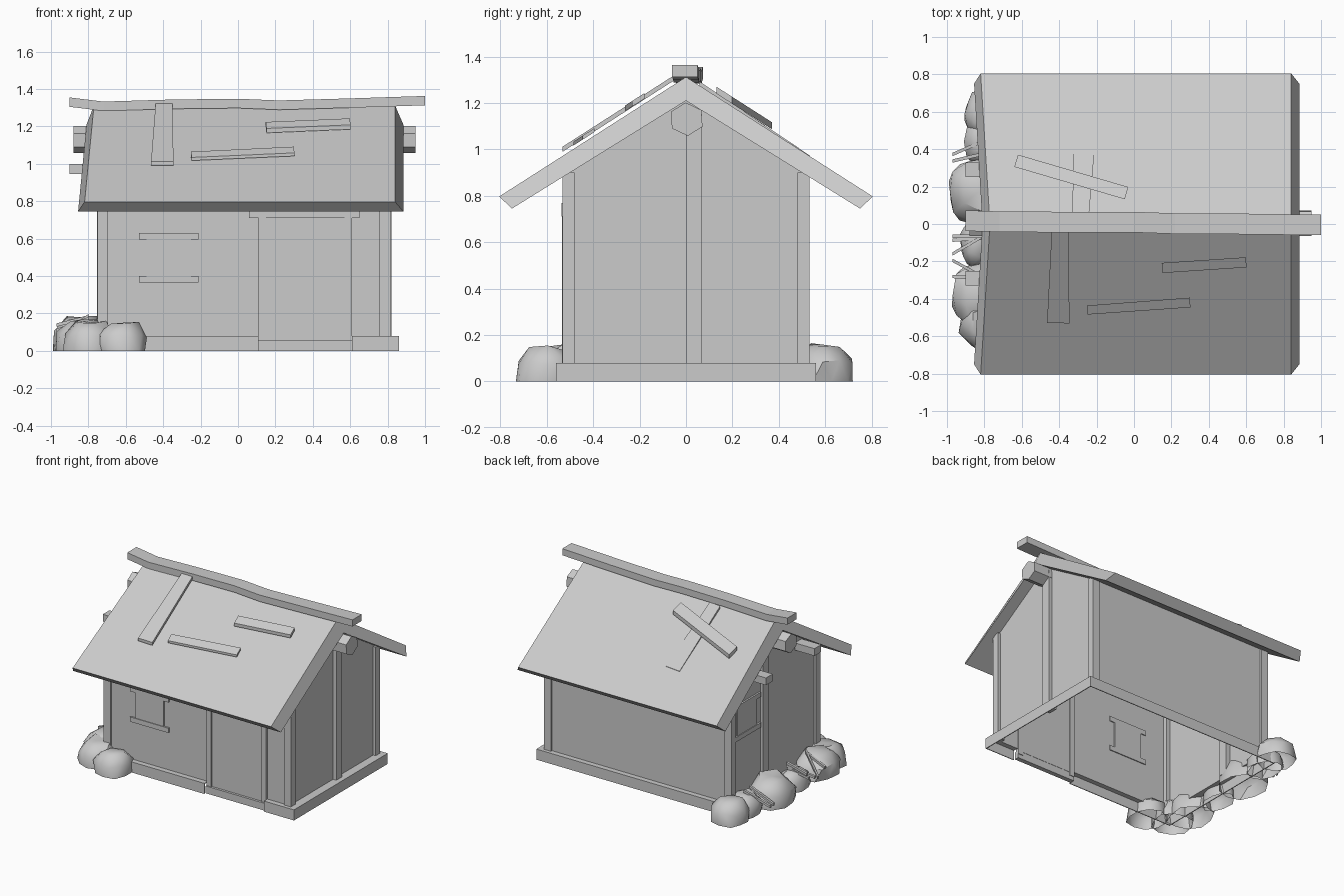
import bpy, bmesh, math, random
from mathutils import Vector, Matrix, noise

cube = bpy.data.objects.get("Cube")
if cube:
    bpy.data.objects.remove(cube)

GREY = (0.6, 0.6, 0.6, 1)
mat = bpy.data.materials.new("plain_grey")
mat.use_nodes = True
mat.diffuse_color = GREY
mat.node_tree.nodes["Principled BSDF"].inputs["Base Color"].default_value = GREY


def finish(name, bm):
    bmesh.ops.recalc_face_normals(bm, faces=bm.faces)
    mesh = bpy.data.meshes.new(name)
    bm.to_mesh(mesh)
    bm.free()
    mesh.materials.append(mat)
    ob = bpy.data.objects.new(name, mesh)
    bpy.context.collection.objects.link(ob)
    return ob


def box(name, x0, x1, y0, y1, z0, z1):
    bm = bmesh.new()
    bmesh.ops.create_cube(bm, size=1)
    for v in bm.verts:
        v.co = Vector(((x0, x1)[v.co.x > 0], (y0, y1)[v.co.y > 0], (z0, z1)[v.co.z > 0]))
    return finish(name, bm)


def loft(name, rings):
    """Skin a closed solid through rings of matching points."""
    bm = bmesh.new()
    vs = [[bm.verts.new(p) for p in ring] for ring in rings]
    n = len(rings[0])
    for a, b in zip(vs, vs[1:]):
        for i in range(n):
            j = (i + 1) % n
            bm.faces.new((a[i], a[j], b[j], b[i]))
    bm.faces.new(vs[0])
    bm.faces.new(vs[-1])
    return finish(name, bm)


# Roof shell: a bent slab with bevelled gable ends
EAVE, EAVE_Z, RIDGE_Z = 0.805, 0.797, 1.312


def roof_z(y):
    return RIDGE_Z - abs(y) * (RIDGE_Z - EAVE_Z) / EAVE


def under_z(y):
    return 1.21 - abs(y) * 0.62


section = [(-EAVE, EAVE_Z), (0, RIDGE_Z), (EAVE, EAVE_Z),
           (0.75, 0.745), (0, 1.21), (-0.75, 0.745)]
left_x = [-0.82, -0.77, -0.82, -0.855, -0.81, -0.855]
right_x = [0.84] * 3 + [0.884] * 3
loft("roof", [[(x, y, z) for x, (y, z) in zip(xs, section)] for xs in (left_x, right_x)])

# Ridge board with a gentle wave: x, centre y, top z
ridge = [(-0.9, 0.018, 1.355), (-0.72, 0.012, 1.333), (-0.35, 0.01, 1.344), (0, 0.01, 1.348),
         (0.22, 0.002, 1.339), (0.6, 0, 1.35), (1.0, -0.005, 1.363)]
loft("ridge_board", [[(x, y + s * 0.055, z - d) for s, d in ((-1, 0), (1, 0), (1, 0.05), (-1, 0.05))]
                     for x, y, z in ridge])

# Ridge beam and purlin ends
turns = [math.tau * i / 6 + 0.06 for i in range(6)]
hexagon = [(0.003 + 0.076 * math.sin(a), 1.13 - 0.072 * math.cos(a)) for a in turns]
loft("ridge_beam", [[(x, y, z) for y, z in hexagon] for x in (-0.88, 0.95)])
for name, y in (("front", -0.29), ("back", 0.29)):
    box(name + "_purlin", -0.9, -0.7, y - 0.04, y + 0.04, 0.945, 1.0)


# Loose planks on the roof: ends in plan, half widths, underside lift, top lift at each end
def plank(name, a, b, wa, wb, low, high_a, high_b):
    a, b = Vector(a), Vector(b)
    side = (b - a).orthogonal().normalized()
    corners = [(a + side * wa, high_a), (a - side * wa, high_a),
               (b - side * wb, high_b), (b + side * wb, high_b)]
    bottom = [(p.x, p.y, roof_z(p.y) + low) for p, h in corners]
    top = [(p.x, p.y, roof_z(p.y) + h) for p, h in corners]
    loft(name, [bottom, top])


plank("front_tall_plank", (-0.395, -0.04), (-0.405, -0.53), 0.045, 0.06, 0.018, 0.04, 0.04)
plank("front_upper_plank", (0.15, -0.235), (0.6, -0.205), 0.027, 0.027, 0.021, 0.045, 0.045)
plank("front_lower_plank", (-0.25, -0.46), (0.3, -0.42), 0.024, 0.026, 0.015, 0.032, 0.032)
plank("back_tall_plank", (-0.285, 0.06), (-0.26, 0.53), 0.045, 0.06, -0.02, 0.018, 0.003)
plank("back_cross_plank", (-0.63, 0.338), (-0.04, 0.165), 0.034, 0.034, 0.012, 0.042, 0.042)

# Thin walls
X0, X1, Y, T = -0.735, 0.795, 0.52, 0.008
for name, s in (("front", -1), ("back", 1)):
    y0, y1 = sorted((s * Y, s * (Y - T)))
    box(name + "_wall", X0, X1, y0, y1, 0.07, under_z(Y) + 0.02)
gable = [(-Y, 0.07), (Y, 0.07), (Y, under_z(Y) + 0.02), (0, 1.23), (-Y, under_z(Y) + 0.02)]
for name, x in (("left", X1 - T), ("right", X0)):
    loft(name + "_gable_wall", [[(x + d, y, z) for y, z in gable] for d in (0, T)])

# Corner posts and gable posts
for s, side in ((-1, "front"), (1, "back")):
    y0, y1 = sorted((s * 0.48, s * 0.533))
    box(side + "_left_post", 0.757, 0.815, y0, y1, 0.07, 0.9)
    box(side + "_right_post", -0.752, -0.695, y0, y1, 0.07, 0.9)
box("left_gable_post", 0.755, 0.822, 0.0, 0.07, 0.07, 1.15)
box("right_gable_post", -0.755, -0.69, 0.09, 0.16, 0.07, 1.1)


# Plinth: a hollow skirt with a ledge up to the wall, open under the doorway
def skirt(name, x0, x1, y0, y1, face):
    """Ledge over the given rectangle plus a thin upright along its outer side."""
    thin, top = 0.006, 0.08
    box(name + "_ledge", x0, x1, y0, y1, top - thin, top)
    sides = {"front": (x0, x1, y0, y0 + thin), "back": (x0, x1, y1 - thin, y1),
             "left": (x1 - thin, x1, y0, y1), "right": (x0, x0 + thin, y0, y1)}
    box(name + "_upright", *sides[face], 0, top)


PX0, PX1, PY, IN = -0.79, 0.86, 0.56, 0.515
skirt("plinth_front_a", PX0, 0.11, -PY, -IN, "front")
skirt("plinth_front_b", 0.61, PX1, -PY, -IN, "front")
skirt("plinth_back", PX0, PX1, IN, PY, "back")
skirt("plinth_left", 0.79, PX1, -PY, PY, "left")
skirt("plinth_right", PX0, -0.73, -PY, PY, "right")

# Door, almost flush with the wall
box("threshold", 0.11, 0.61, -0.545, -0.51, 0, 0.055)
for name, x in (("a", 0.11), ("b", 0.57)):
    box("door_post_" + name, x, x + 0.04, -0.535, -0.505, 0.03, 0.71)
box("door_lintel", 0.06, 0.65, -0.536, -0.505, 0.71, 0.77)
box("door_panel", 0.15, 0.57, -0.527, -0.508, 0.055, 0.71)


# Shuttered windows: built facing -y about the origin, then placed
def window(name, place):
    parts = [("panel", 0.118, -0.1, 0.1, 0.008), ("lintel", 0.16, 0.097, 0.133, 0.013),
             ("sill", 0.16, -0.133, -0.097, 0.013)]
    for part, w, z0, z1, depth in parts:
        ob = box(name + "_" + part, -w, w, -depth, 0.015, z0, z1)
        ob.data.transform(place)


window("front_window", Matrix.Translation((-0.37, -Y, 0.498)))
window("side_window", Matrix.Translation((X0, 0.33, 0.66)) @ Matrix.Rotation(-math.pi / 2, 4, 'Z'))

# Heap of boulders along one end: open domes, steep at the ground
boulders = [(-0.615, -0.595, 0.135, 0.14, 0.15), (-0.79, -0.53, 0.14, 0.15, 0.16),
            (-0.83, -0.38, 0.14, 0.18, 0.17), (-0.84, -0.1, 0.09, 0.14, 0.13),
            (-0.835, 0.17, 0.16, 0.18, 0.185), (-0.8, 0.44, 0.11, 0.14, 0.15),
            (-0.78, 0.59, 0.135, 0.13, 0.155)]
for n, (x, y, rx, ry, h) in enumerate(boulders):
    bm = bmesh.new()
    bmesh.ops.create_icosphere(bm, subdivisions=2, radius=1)
    bmesh.ops.bisect_plane(bm, geom=bm.verts[:] + bm.edges[:] + bm.faces[:], dist=0.0001,
                           plane_co=(0, 0, 0), plane_no=(0, 0, 1), clear_inner=True)
    for v in bm.verts:
        p = v.co
        shoulder = 0.3 * p.z * p.xy.length
        p = p * (1 + shoulder + 0.16 * noise.noise(p * 1.6 + Vector((n * 5, 0, 0))))
        v.co = Vector((x + p.x * rx, y + p.y * ry, h * p.z))
    rock = finish("boulder_%d" % n, bm)
    bpy.ops.object.select_all(action='DESELECT')
    rock.select_set(True)
    bpy.context.view_layer.objects.active = rock
    bpy.ops.object.shade_smooth_by_angle(angle=math.radians(40))

# Twigs caught between the boulders
random.seed(3)
for n, y in enumerate((-0.27, -0.2, -0.15, -0.1, -0.07, 0.33, 0.38)):
    tip = Vector((-0.97, y + random.uniform(-0.02, 0.02), random.uniform(0.06, 0.15)))
    root = Vector((-0.8, y + random.uniform(-0.09, 0.09), random.uniform(0.13, 0.2)))
    offsets = [(0, -0.009, -0.009), (0, 0.009, -0.009), (0, 0.009, 0.009), (0, -0.009, 0.009)]
    loft("twig_%d" % n, [[p + Vector(o) for o in offsets] for p in (tip, root)])
